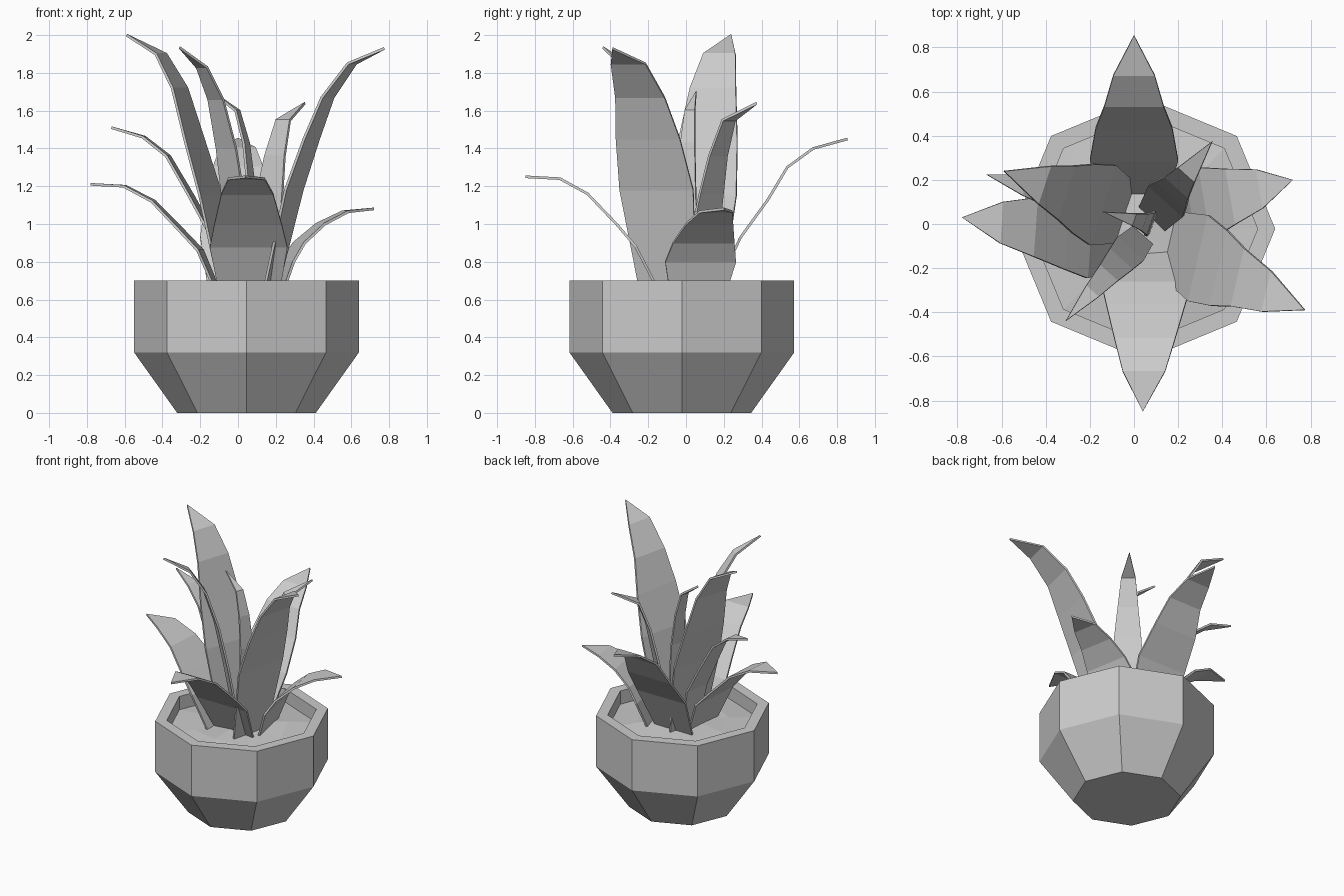
import bpy, math, random
from mathutils import Vector

if "Cube" in bpy.data.objects:
    bpy.data.objects.remove(bpy.data.objects["Cube"])

random.seed(4)
CX, CY, SIDES = 0.045, -0.022, 8


def make_object(name, verts, faces):
    mesh = bpy.data.meshes.new(name)
    mesh.from_pydata(verts, [], faces)
    mesh.update()
    obj = bpy.data.objects.new(name, mesh)
    bpy.context.collection.objects.link(obj)
    return obj


def ring(r, z, jitter=0.0):
    return [(CX + r * math.cos(math.tau * i / SIDES),
             CY + r * math.sin(math.tau * i / SIDES),
             z + random.uniform(-jitter, jitter)) for i in range(SIDES)]


def bridge(n_rings):
    return [(k * SIDES + i, k * SIDES + (i + 1) % SIDES,
             (k + 1) * SIDES + (i + 1) % SIDES, (k + 1) * SIDES + i)
            for k in range(n_rings - 1) for i in range(SIDES)]


# Octagonal pot with a hollow rim
profile = [(0.367, 0), (0.595, 0.32), (0.595, 0.70), (0.515, 0.70), (0.515, 0.56)]
verts = [v for r, z in profile for v in ring(r, z)]
faces = bridge(len(profile)) + [tuple(reversed(range(SIDES)))]
make_object("pot", verts, faces)

# Slightly uneven soil
verts = ring(0.515, 0.60) + ring(0.32, 0.62, 0.02) + [(CX, CY, 0.645)]
faces = bridge(2) + [(SIDES + i, SIDES + (i + 1) % SIDES, 2 * SIDES)
                     for i in range(SIDES)]
make_object("soil", verts, faces)

# Leaf: a flat tapering strip following a bent path from base to tip
TAPER = (0.75, 1.0, 0.87, 0.67, 0.47)


def leaf(name, base, tip, tip_z, half_width, azimuth, path):
    a = math.radians(azimuth)
    side = Vector((-math.sin(a), math.cos(a), 0)) * half_width
    b, t = Vector((*base, 0)), Vector((*tip, tip_z))
    verts = []
    for (f, z), w in zip([(0, 0.6)] + path, TAPER):
        p = b.lerp(t, f)
        p.z = z
        verts += [p - side * w, p + side * w]
    verts.append(t)
    n = len(path)
    faces = [(2 * k, 2 * k + 1, 2 * k + 3, 2 * k + 2) for k in range(n)]
    faces.append((2 * n, 2 * n + 1, 2 * n + 2))
    obj = make_object(name, verts, faces)
    mod = obj.modifiers.new("thickness", 'SOLIDIFY')
    mod.thickness, mod.offset = 0.014, 0


# Low outer leaves
leaf("leaf_back", (0, 0.13), (0, 0.855), 1.45, 0.2, 90,
     [(0.22, 0.93), (0.42, 1.13), (0.56, 1.30), (0.75, 1.40)])
leaf("leaf_front", (0.06, -0.12), (0.04, -0.85), 1.25, 0.205, -90,
     [(0.20, 0.88), (0.34, 1.00), (0.55, 1.16), (0.75, 1.24)])
leaf("leaf_left", (-0.09, -0.06), (-0.78, 0.03), 1.21, 0.2, 176,
     [(0.16, 0.86), (0.31, 0.97), (0.52, 1.12), (0.74, 1.20)])
leaf("leaf_right", (0.2, 0.06), (0.72, 0.2), 1.08, 0.19, 10,
     [(0.12, 0.80), (0.24, 0.90), (0.46, 1.00), (0.71, 1.065)])
leaf("leaf_left_narrow", (-0.06, 0.05), (-0.67, 0.225), 1.51, 0.1, 172,
     [(0.13, 0.95), (0.31, 1.15), (0.51, 1.36), (0.72, 1.46)])

# Tall leaves
leaf("leaf_tall_right", (0.16, -0.09), (0.775, -0.39), 1.93, 0.2, -13,
     [(0.22, 1.18), (0.37, 1.45), (0.51, 1.67), (0.72, 1.85)])
leaf("leaf_tall_left", (-0.04, 0.05), (-0.59, 0.24), 2.0, 0.19, 162,
     [(0.19, 1.15), (0.34, 1.43), (0.49, 1.72), (0.67, 1.90)])

# Inner narrow leaves
leaf("leaf_inner_right", (0.08, 0.02), (0.355, 0.375), 1.64, 0.105, 48,
     [(0.24, 0.98), (0.32, 1.16), (0.42, 1.36), (0.58, 1.55)])
leaf("leaf_inner_front", (0.04, -0.05), (-0.31, -0.44), 1.935, 0.08, 228,
     [(0.17, 1.10), (0.29, 1.40), (0.45, 1.66), (0.66, 1.83)])
leaf("leaf_centre", (0.08, 0), (-0.14, 0.055), 1.70, 0.06, 160,
     [(0.03, 1.00), (0.05, 1.20), (0.17, 1.43), (0.38, 1.60)])
